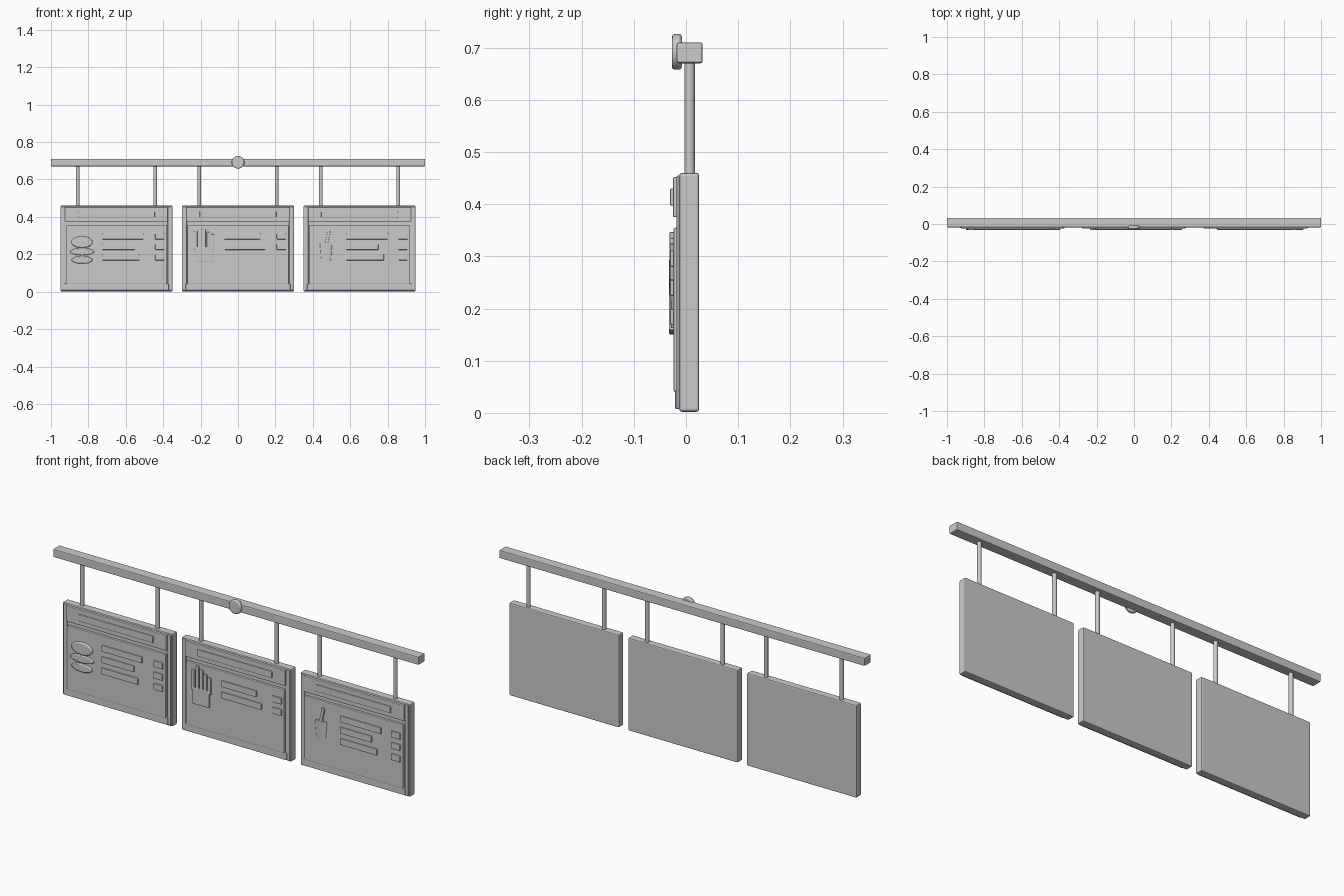
import bpy
import bmesh
import math
from mathutils import Matrix

cube = bpy.data.objects.get("Cube")
if cube:
    bpy.data.objects.remove(cube, do_unlink=True)

grey = bpy.data.materials.new("light grey")
grey.use_nodes = True
COLOUR = (0.6, 0.6, 0.6, 1)
grey.diffuse_color = COLOUR
grey.node_tree.nodes["Principled BSDF"].inputs["Base Color"].default_value = COLOUR


def finish(name, bm, bevel=0, smooth=False):
    mesh = bpy.data.meshes.new(name)
    bm.to_mesh(mesh)
    bm.free()
    mesh.materials.append(grey)
    obj = bpy.data.objects.new(name, mesh)
    bpy.context.collection.objects.link(obj)
    if bevel:
        mod = obj.modifiers.new("soft edges", 'BEVEL')
        mod.width = bevel
        mod.segments = 2
        mod.limit_method = 'ANGLE'
    if smooth:
        bpy.ops.object.select_all(action='DESELECT')
        obj.select_set(True)
        bpy.context.view_layer.objects.active = obj
        bpy.ops.object.shade_smooth_by_angle(angle=math.radians(35))
    return obj


def box(name, x, y, z, bevel=0.003, tilt=0):
    """Box from (min, max) spans, optionally tilted in the front plane."""
    bm = bmesh.new()
    spans = (x, y, z)
    size = Matrix.Diagonal([b - a for a, b in spans] + [1])
    bmesh.ops.create_cube(bm, size=1, matrix=Matrix.Rotation(tilt, 4, 'Y') @ size)
    bmesh.ops.translate(bm, verts=bm.verts, vec=[(a + b) / 2 for a, b in spans])
    return finish(name, bm, bevel)


def disc(name, x, z, rx, rz, y, bevel):
    """Elliptical disc facing the front."""
    bm = bmesh.new()
    m = (Matrix.Translation((x, sum(y) / 2, z)) @ Matrix.Diagonal((rx, 1, rz, 1))
         @ Matrix.Rotation(math.pi / 2, 4, 'X'))
    bmesh.ops.create_cone(bm, cap_ends=True, segments=32, radius1=1, radius2=1,
                          depth=y[1] - y[0], matrix=m)
    return finish(name, bm, bevel, True)


def upright(name, x, y, z, r_low, r_top, depth=1, sides=16):
    """Vertical cylinder or cone, flattened front to back by depth."""
    bm = bmesh.new()
    m = (Matrix.Translation((x, y, sum(z) / 2)) @ Matrix.Diagonal((1, depth, 1, 1)))
    bmesh.ops.create_cone(bm, cap_ends=True, segments=sides, radius1=r_low,
                          radius2=r_top, depth=z[1] - z[0], matrix=m)
    return finish(name, bm, 0, True)


# Ceiling beam and round emblem
box("beam", (-1, 1), (-0.018, 0.032), (0.67, 0.71), 0.004)
disc("beam_emblem", 0, 0.692, 0.034, 0.034, (-0.027, -0.008), 0.005)

# Three boards: name, centre, start of the text rows, ends of the text rows
boards = [
    ("right", -0.65, -0.077, (0.145, 0.1, 0.123)),
    ("middle", 0, -0.073, (0.12, 0.147)),
    ("left", 0.65, -0.073, (0.152, 0.1, 0.13)),
]
for side, cx, start, ends in boards:
    box(side + "_board", (cx - 0.3, cx + 0.3), (-0.013, 0.025), (0.002, 0.46), 0.005)
    box(side + "_header", (cx - 0.275, cx + 0.275), (-0.025, 0), (0.375, 0.452))
    box(side + "_header_bar", (cx - 0.205, cx + 0.205), (-0.031, 0), (0.397, 0.43))
    box(side + "_menu_face", (cx - 0.27, cx + 0.27), (-0.024, 0), (0.04, 0.355))
    box(side + "_bottom_trim", (cx - 0.28, cx + 0.28), (-0.021, 0), (0.007, 0.043))
    for s in (-1, 1):
        x = cx + s * 0.284
        box(side + "_side_trim", (x - 0.01, x + 0.01), (-0.018, 0), (0.007, 0.455))
        upright(side + "_hanging_rod", cx + s * 0.207, 0.007, (0.45, 0.68), 0.01, 0.01)
    # Item and price rows
    for row, end in enumerate(ends):
        z = 0.28 - row * 0.056
        box(side + "_item_row", (cx + start, cx + end), (-0.031, -0.01), (z, z + 0.031))
        box(side + "_price", (cx + 0.207, cx + 0.257), (-0.031, -0.01), (z, z + 0.031))

# Stacked bun picture
for name, z, rx, rz in (("top_bun", 0.265, 0.057, 0.031),
                        ("patty", 0.214, 0.064, 0.019),
                        ("bottom_bun", 0.17, 0.056, 0.02)):
    disc(name, -0.834, z, rx, rz, (-0.033, -0.015), 0.005)

# Fries picture
box("fries_carton", (-0.228, -0.136), (-0.033, -0.015), (0.158, 0.24))
for i, top in enumerate((0.325, 0.347, 0.335, 0.318, 0.308)):
    x = -0.226 + i * 0.0225
    box("fry", (x - 0.009, x + 0.009), (-0.032, -0.015), (0.225, top))

# Drink picture
upright("cup", 0.471, -0.022, (0.163, 0.257), 0.026, 0.034, 0.25, 24)
box("straw", (0.471, 0.487), (-0.031, -0.018), (0.25, 0.325), 0.002, math.radians(12))
